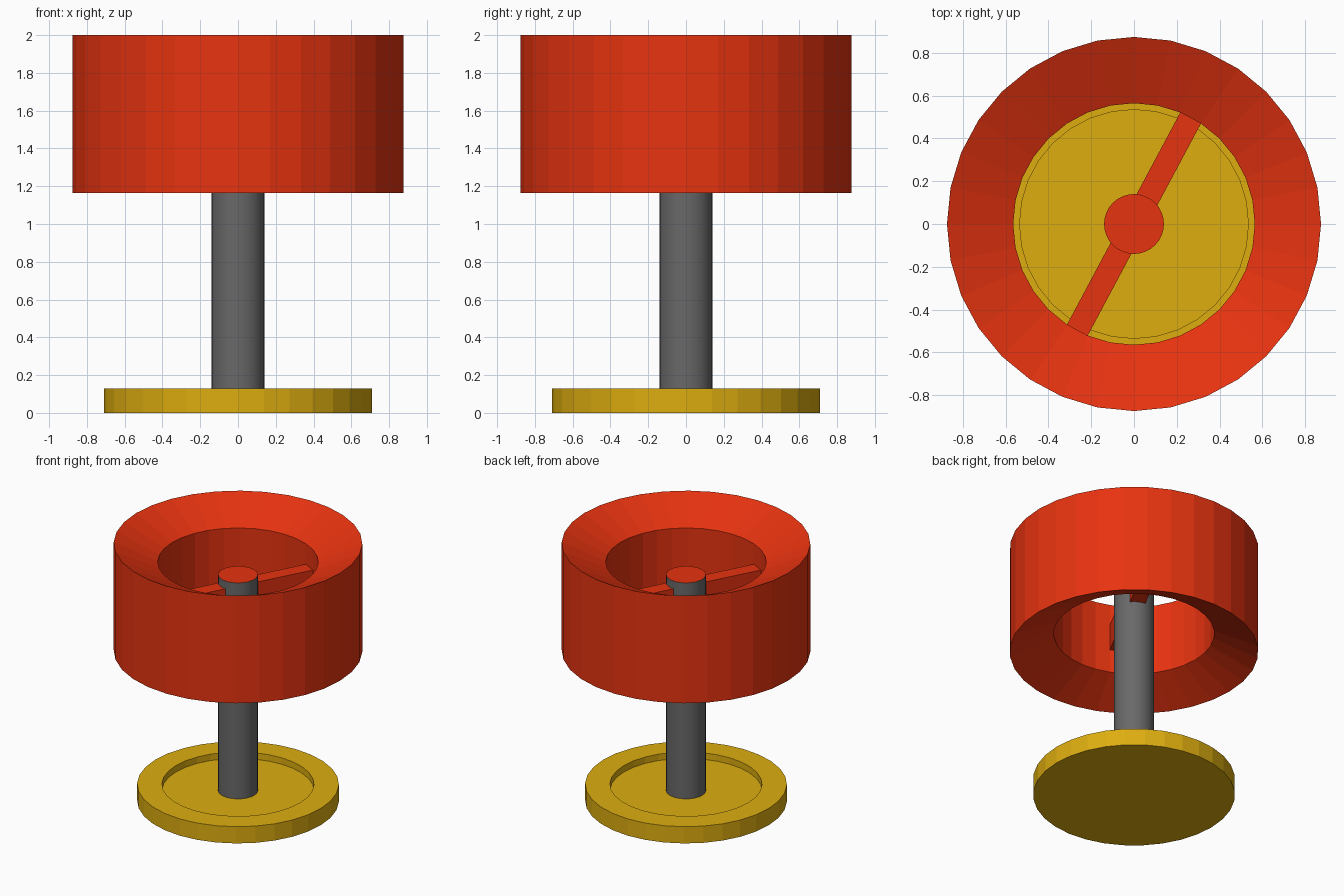
import bpy, bmesh, math
from mathutils import Matrix

if "Cube" in bpy.data.objects:
    bpy.data.objects.remove(bpy.data.objects["Cube"])

SIDES = 32


def material(name, rgb):
    m = bpy.data.materials.new(name)
    m.diffuse_color = (*rgb, 1)
    m.use_nodes = True
    m.node_tree.nodes["Principled BSDF"].inputs["Base Color"].default_value = m.diffuse_color
    return m


RED = material("red", (0.8, 0.033, 0.005))
GOLD = material("gold", (0.73, 0.42, 0.005))
GREY = material("dark_grey", (0.14, 0.14, 0.14))


def finish(name, bm, *mats):
    bmesh.ops.recalc_face_normals(bm, faces=bm.faces)
    me = bpy.data.meshes.new(name)
    bm.to_mesh(me)
    bm.free()
    for m in mats:
        me.materials.append(m)
    ob = bpy.data.objects.new(name, me)
    bpy.context.collection.objects.link(ob)
    return ob


def lathe(profile, closed=False):
    """Revolve (radius, z) points; open profiles get a flat cap at each end."""
    bm = bmesh.new()
    rings = []
    for r, z in profile:
        rings.append([bm.verts.new((r * math.cos(a), r * math.sin(a), z))
                      for a in (2 * math.pi * i / SIDES for i in range(SIDES))])
    pairs = list(zip(rings, rings[1:]))
    if closed:
        pairs.append((rings[-1], rings[0]))
    for lo, hi in pairs:
        for i in range(SIDES):
            j = (i + 1) % SIDES
            bm.faces.new((lo[i], lo[j], hi[j], hi[i]))
    if not closed:
        bm.faces.new(rings[0])
        bm.faces.new(rings[-1])
    return bm


# Base: round plate with a shallow recess
finish("base", lathe([(0.71, 0), (0.71, 0.13), (0.535, 0.13), (0.535, 0.08)]), GOLD)

# Pole: smooth grey sides with a red top face
bm = lathe([(0.14, 0.08), (0.14, 1.757)])
for f in bm.faces:
    f.smooth = len(f.verts) == 4
    if f.calc_center_median().z > 1.7:
        f.material_index = 1
for e in bm.edges:
    e.smooth = all(f.smooth for f in e.link_faces)
finish("pole", bm, GREY, RED)

# Shade: thick ring bevelled inward at the top and bottom
finish("shade", lathe([(0.875, 1.165), (0.875, 2.0), (0.565, 1.855), (0.565, 1.31)],
                      closed=True), RED)

# Crossbar: holds the shade on the pole, ends sunk into the ring
bm = bmesh.new()
bmesh.ops.create_cube(bm, size=1, matrix=Matrix.Translation((0, 0, 1.593))
                      @ Matrix.Rotation(math.radians(61.9), 4, 'Z')
                      @ Matrix.Diagonal((1.2, 0.11, 0.205, 1)))
finish("crossbar", bm, RED)
